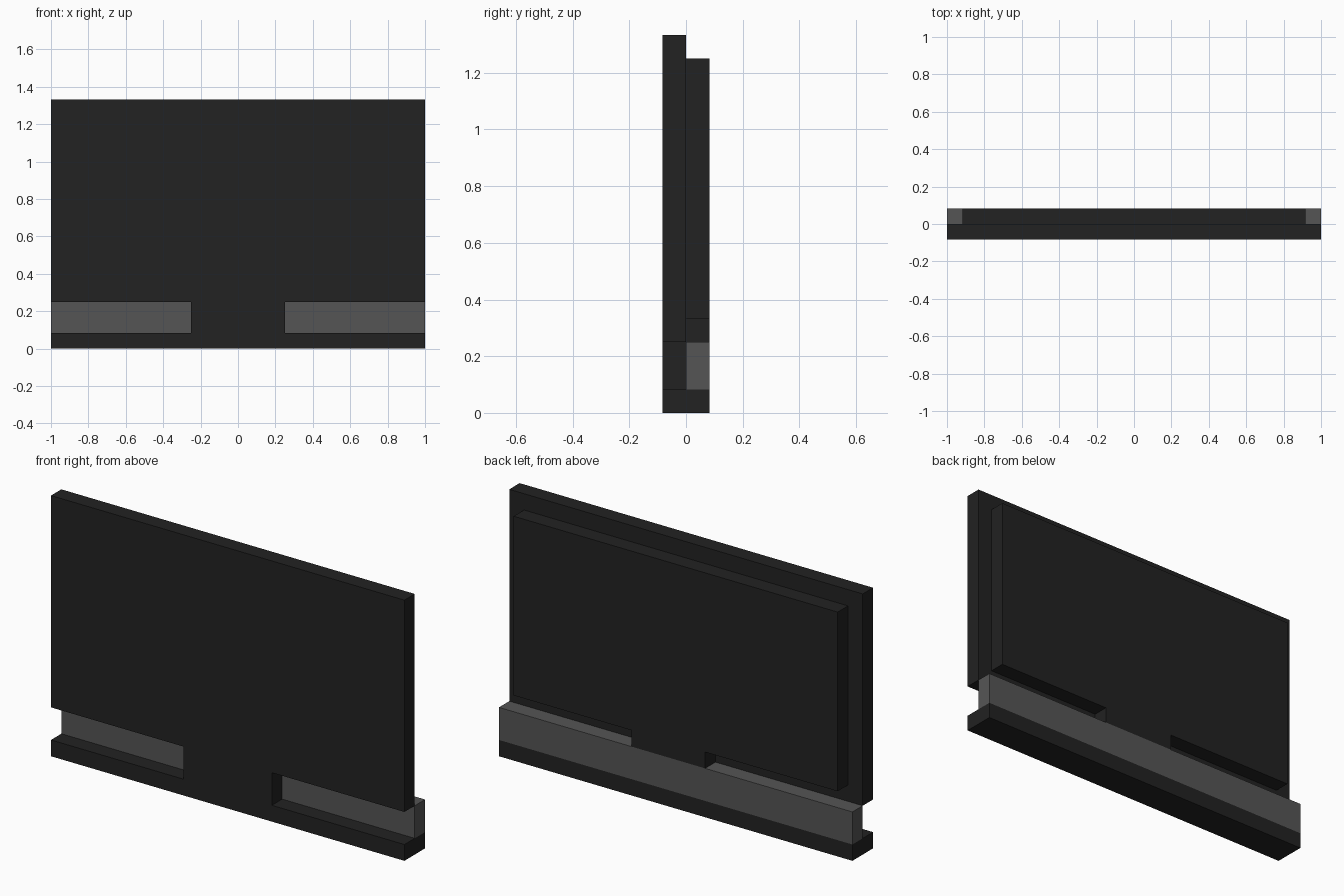
import bpy
import bmesh

cube = bpy.data.objects.get("Cube")
if cube:
    bpy.data.objects.remove(cube, do_unlink=True)

U = 1 / 12  # module size: every dimension is a multiple of it


def make_material(name, value):
    mat = bpy.data.materials.new(name)
    mat.use_nodes = True
    colour = (value, value, value, 1)
    mat.diffuse_color = colour
    bsdf = next(n for n in mat.node_tree.nodes if n.type == 'BSDF_PRINCIPLED')
    bsdf.inputs["Base Color"].default_value = colour
    return mat


def slab(name, outline, y0, y1, mat):
    """Extrude an x-z outline (in modules) from y0 to y1."""
    bm = bmesh.new()
    face = bm.faces.new([bm.verts.new((x * U, y0 * U, z * U)) for x, z in outline])
    out = bmesh.ops.extrude_face_region(bm, geom=[face])
    moved = [v for v in out["geom"] if isinstance(v, bmesh.types.BMVert)]
    bmesh.ops.translate(bm, verts=moved, vec=(0, (y1 - y0) * U, 0))
    bmesh.ops.recalc_face_normals(bm, faces=bm.faces)
    mesh = bpy.data.meshes.new(name)
    bm.to_mesh(mesh)
    bm.free()
    mesh.materials.append(mat)
    obj = bpy.data.objects.new(name, mesh)
    bpy.context.collection.objects.link(obj)
    return obj


def rect(x0, x1, z0, z1):
    return [(x0, z0), (x1, z0), (x1, z1), (x0, z1)]


def footed(half, foot_left, foot_right, z0, z1, z2):
    """Wide panel standing on a narrow foot."""
    return [(foot_left, z0), (foot_right, z0), (foot_right, z1), (half, z1),
            (half, z2), (-half, z2), (-half, z1), (foot_left, z1)]


black = make_material("black", 0.0159)
grey = make_material("dark grey", 0.091)

# Base strip under everything
slab("base", rect(-12, 12, 0, 1), -1, 1, black)
# Grey rail behind the front cutouts
slab("rail", rect(-12, 12, 1, 3), 0, 1, grey)
# Front panel with its central foot
slab("front_panel", footed(12, -3, 3, 1, 3, 16), -1, 0, black)
# Smaller back panel whose foot is slightly off centre
slab("back_panel", footed(11, -2, 3, 3, 4, 15), 0, 1, black)
